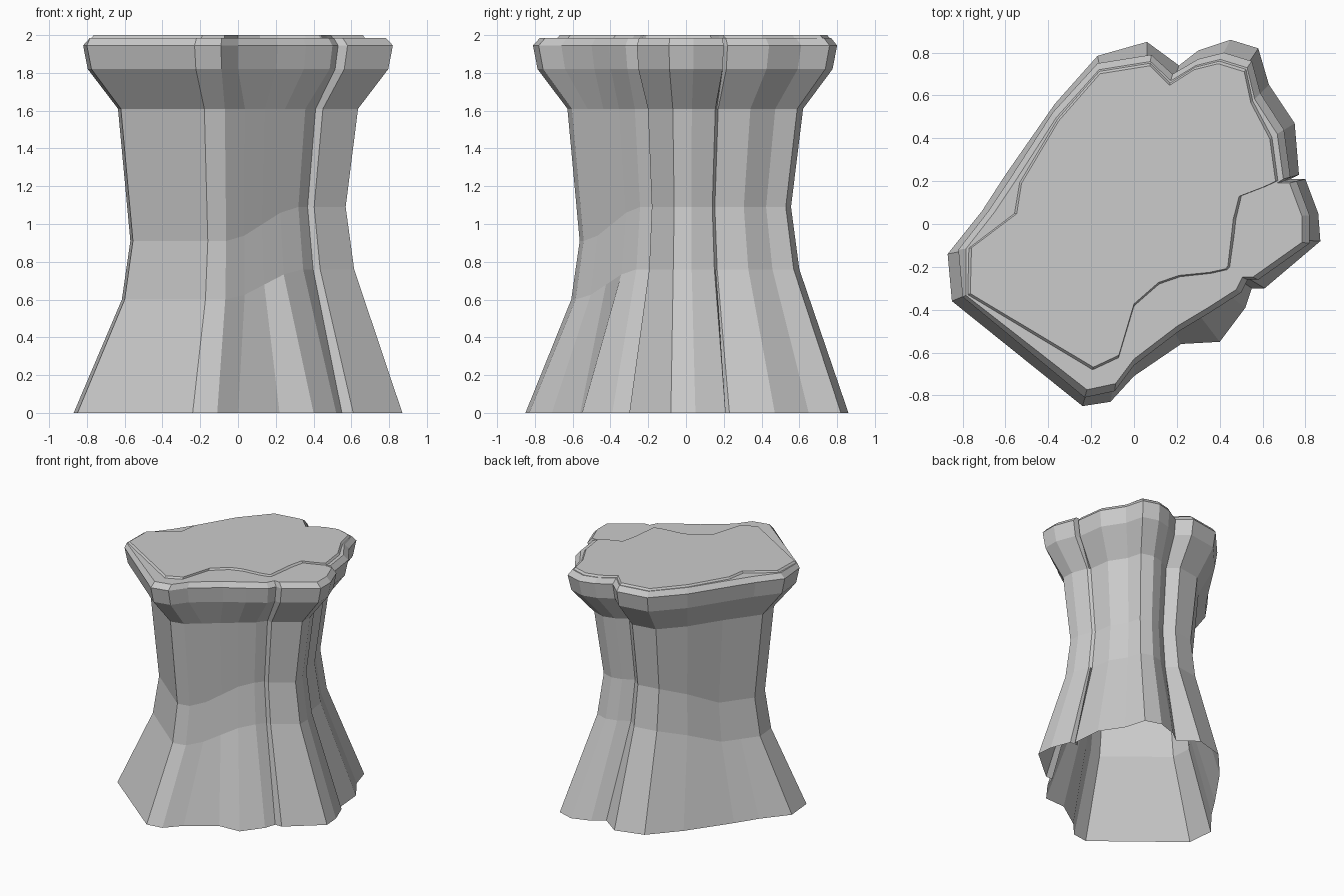
import bpy, bmesh

if "Cube" in bpy.data.objects:
    bpy.data.objects.remove(bpy.data.objects["Cube"])

# Matching plan outlines, counter-clockwise from the left corner
BASE = [(-.87, -.14), (-.85, -.36), (-.24, -.85), (-.11, -.83), (0, -.71),
        (.22, -.56), (.40, -.55), (.52, -.39), (.55, -.30), (.61, -.30),
        (.87, -.08), (.86, .05), (.80, .21), (.73, .21), (.77, .23),
        (.75, .47), (.63, .65), (.58, .82), (.45, .86), (.30, .81),
        (.21, .74), (.06, .85), (-.17, .785), (-.37, .56), (-.60, .23),
        (-.71, .06)]
RIM = [(-.82, -.12), (-.80, -.34), (-.23, -.81), (-.09, -.78), (0, -.66),
       (.21, -.50), (.36, -.41), (.50, -.32), (.53, -.26), (.58, -.26),
       (.82, -.09), (.82, .04), (.76, .20), (.70, .20), (.73, .22),
       (.70, .44), (.59, .61), (.55, .76), (.42, .80), (.30, .77),
       (.18, .70), (.08, .79), (-.17, .75), (-.38, .52), (-.58, .21),
       (-.68, .06)]
# How far the raised top slab reaches towards the rim at each point
SLAB = [.94, .97, .84, .80, .58, .56, .60, .72, .82, .77, .57, .58, .66,
        .88, .92, .92, .94, .95, .95, .95, .94, .95, .95, .94, .92, .82]

# The shaft follows the rim, but its front right and right faces are flat
SHAFT = list(RIM)
SHAFT[7] = (.46, -.35)
for first, last, inner in ((3, 7, (4, 5, 6)), (12, 14, (13,)), (24, 0, (25,))):
    (ax, ay), (bx, by) = SHAFT[first], SHAFT[last]
    for i in inner:
        t = (i - first) / ((last or len(RIM)) - first)
        SHAFT[i] = (ax + (bx - ax) * t, ay + (by - ay) * t)


def ring(bm, outline, scale, height):
    verts = []
    for i, (x, y) in enumerate(outline):
        s = scale[i] if isinstance(scale, list) else scale
        z = height(x, y) if callable(height) else height
        verts.append(bm.verts.new((x * s, y * s, z)))
    return verts


def step(low, high):
    # Bands sit lower on the front left and higher on the back right
    return lambda x, y: low + (high - low) * min(1, max(0, (x + .6 * y + .45) / .6))


def loft(bm, rings):
    for a, b in zip(rings, rings[1:]):
        for i in range(len(a)):
            j = (i + 1) % len(a)
            bm.faces.new((a[i], a[j], b[j], b[i]))


bm = bmesh.new()
# Flared foot, narrow waist, overhanging rim, open underneath
rings = [ring(bm, BASE, 1, 0),
         ring(bm, SHAFT, .75, step(.60, .76)),
         ring(bm, SHAFT, .695, step(.91, 1.09)),
         ring(bm, SHAFT, .775, 1.61),
         ring(bm, RIM, .97, 1.82),
         ring(bm, RIM, 1, 1.945),
         # Chipped ledge and raised top slab
         ring(bm, RIM, [max(.955, s + .01) for s in SLAB], 1.985),
         ring(bm, RIM, SLAB, 1.985),
         ring(bm, RIM, [s - .015 for s in SLAB], 2.0)]
loft(bm, rings)
cap = bm.faces.new(rings[-1])
bmesh.ops.triangulate(bm, faces=[cap])
bmesh.ops.recalc_face_normals(bm, faces=bm.faces[:])

mesh = bpy.data.meshes.new("rock_pillar")
bm.to_mesh(mesh)
bm.free()
pillar = bpy.data.objects.new("rock_pillar", mesh)
bpy.context.collection.objects.link(pillar)
